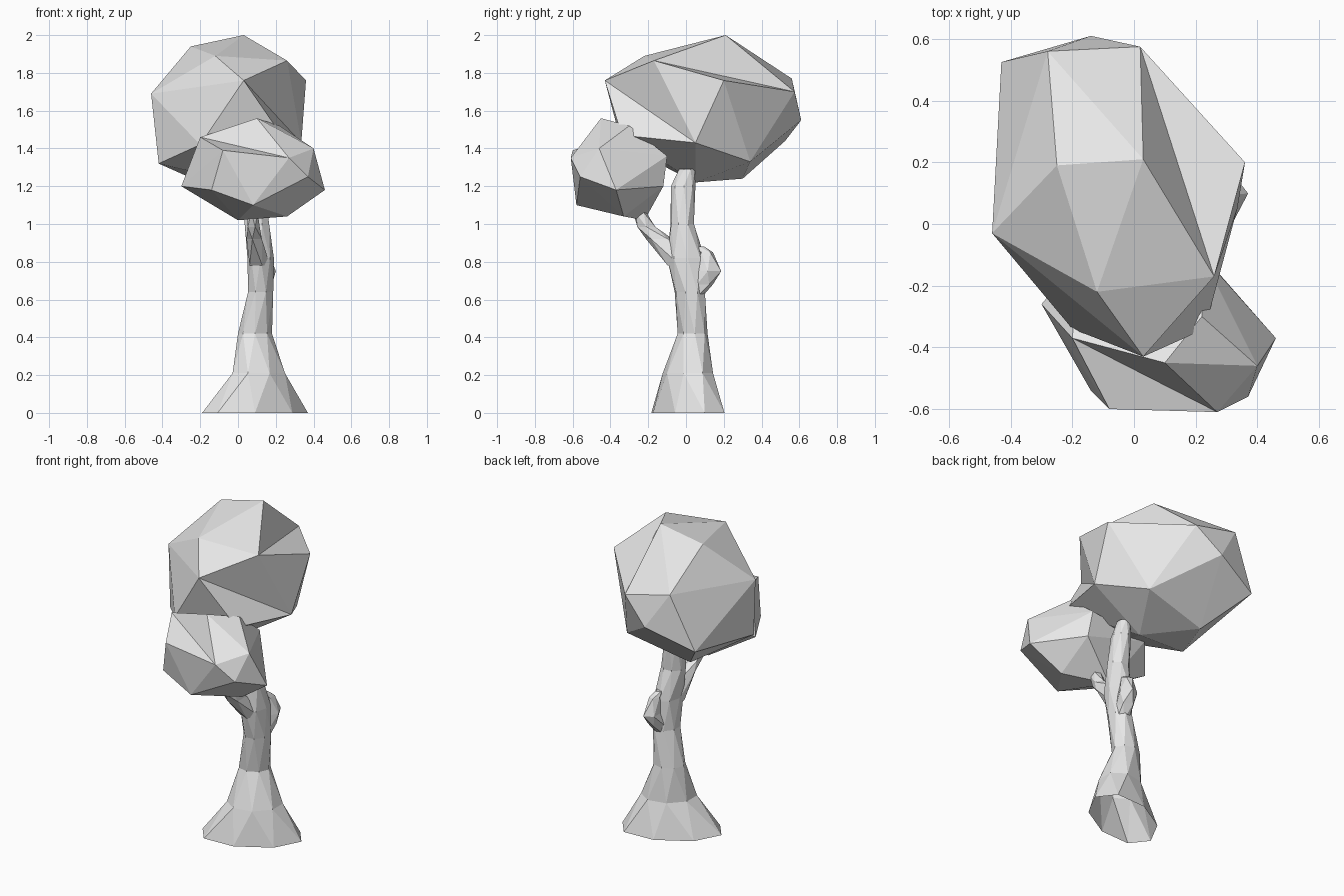
import bpy
import bmesh
from math import cos, sin, tau
from mathutils import Vector

default_cube = bpy.data.objects.get("Cube")
if default_cube:
    bpy.data.objects.remove(default_cube, do_unlink=True)

# One plain grey for the whole tree
grey = bpy.data.materials.new("light_grey")
grey.use_nodes = True
grey.diffuse_color = (0.8, 0.8, 0.8, 1)
shader = next(n for n in grey.node_tree.nodes if n.type == "BSDF_PRINCIPLED")
shader.inputs["Base Color"].default_value = grey.diffuse_color


def finish(name, bm):
    """Turn a bmesh into a flat shaded grey object."""
    bmesh.ops.recalc_face_normals(bm, faces=bm.faces)
    mesh = bpy.data.meshes.new(name)
    bm.to_mesh(mesh)
    bm.free()
    mesh.materials.append(grey)
    obj = bpy.data.objects.new(name, mesh)
    bpy.context.scene.collection.objects.link(obj)
    return obj


def faceted_clump(name, points, creases):
    """Foliage mass: the convex hull of a few corner points. Each ridge
    listed in creases is turned to its other diagonal, making a hollow."""
    bm = bmesh.new()
    corners = [bm.verts.new(Vector(point)) for point in points]
    bmesh.ops.convex_hull(bm, input=corners)
    bmesh.ops.recalc_face_normals(bm, faces=bm.faces)
    for start, end in creases:
        ridge = bm.edges.get((corners[start], corners[end]))
        if ridge:
            bmesh.ops.rotate_edges(bm, edges=[ridge], use_ccw=False)
    loose = [v for v in bm.verts if not v.link_faces]
    bmesh.ops.delete(bm, geom=loose, context="VERTS")
    return finish(name, bm)


def twisted_limb(name, sections, sides, skew=0):
    """Limb through elliptical sections (x, y, z, radius x, radius y),
    each turned half a step so that the walls become triangles.
    The skew slants the first ellipse and fades out along the limb."""
    bm = bmesh.new()
    step = tau / sides
    rings = []
    for level, (x, y, z, rx, ry) in enumerate(sections):
        angles = [(i + level / 2) * step for i in range(sides)]
        slant = skew / (1 + level)
        rings.append([bm.verts.new((x + rx * cos(a), y + ry * sin(a + slant), z))
                      for a in angles])
    for low, high in zip(rings, rings[1:]):
        for i in range(sides):
            j = (i + 1) % sides
            bm.faces.new((low[i], low[j], high[i]))
            bm.faces.new((low[j], high[j], high[i]))
    bm.faces.new(rings[-1])
    return finish(name, bm)


# Trunk with flared open foot, running up into the crown
twisted_limb("trunk", [
    (.09, .01, 0, .28, .205),
    (.11, .01, .21, .15, .135),
    (.09, .035, .42, .09, .08),
    (.12, .02, .64, .072, .083),
    (.12, 0, .82, .07, .1),
    (.1, -.02, 1, .07, .065),
    (.085, -.015, 1.2, .055, .065),
    (.08, .005, 1.29, .04, .045),
], 8, skew=.45)

# Thin branch carrying the lower foliage
twisted_limb("front_branch", [
    (.11, -.03, .78, .06, .07),
    (.09, -.14, .92, .045, .075),
    (.08, -.21, .985, .035, .05),
    (.08, -.245, 1.06, .03, .037),
], 5)

# Broken stub at the back
twisted_limb("back_stub", [
    (.13, .045, .6, .04, .03),
    (.14, .09, .68, .05, .055),
    (.15, .115, .75, .05, .075),
    (.14, .105, .85, .03, .04),
    (.13, .07, .88, .02, .03),
], 5)

# Large upper foliage
faceted_clump("upper_foliage", [
    (.03, .21, 2), (-.25, .19, 1.94), (-.12, -.22, 1.89), (.26, -.17, 1.865),
    (.03, -.43, 1.76), (-.46, -.03, 1.69), (.36, .2, 1.76), (.02, .575, 1.7),
    (-.28, .56, 1.77), (-.43, .525, 1.44), (-.14, .61, 1.55),
    (.335, .05, 1.43), (.17, .34, 1.33), (-.42, -.07, 1.32),
    (-.24, .3, 1.24), (0, .05, 1.22), (.23, -.34, 1.47), (-.2, -.34, 1.42),
], creases=[(0, 6), (3, 16)])

# Small lower foliage at the front
faceted_clump("lower_foliage", [
    (.1, -.45, 1.56), (.22, -.3, 1.52), (-.2, -.37, 1.46), (-.08, -.6, 1.39),
    (.27, -.61, 1.35), (.4, -.46, 1.4), (.46, -.37, 1.18), (.37, -.56, 1.25),
    (.08, -.58, 1.1), (-.14, -.54, 1.18), (.26, -.33, 1.04), (0, -.22, 1.02),
    (-.3, -.26, 1.2), (-.18, -.12, 1.32), (.22, -.1, 1.36), (.24, -.12, 1.2),
], creases=[(0, 3)])
